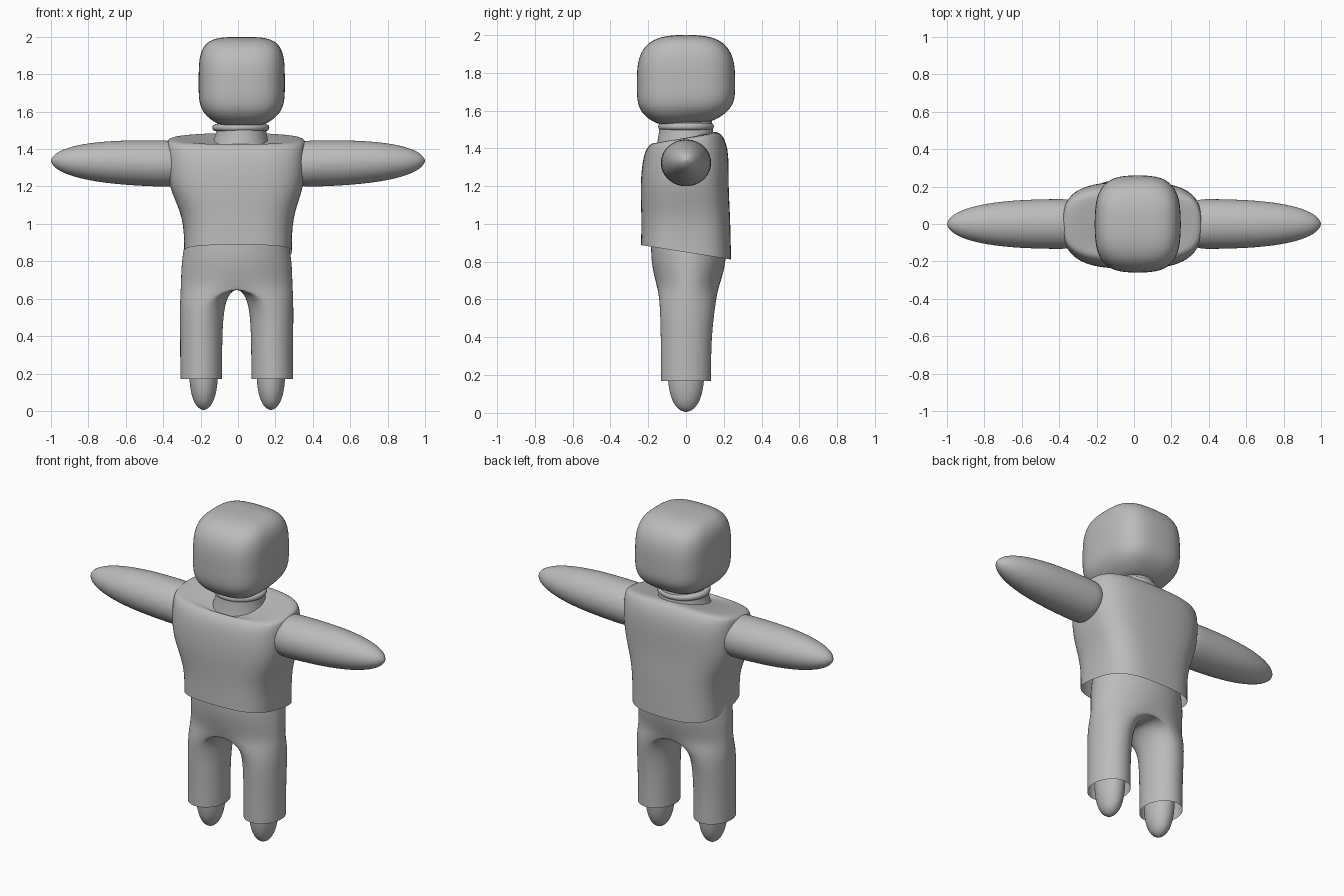
import bpy, bmesh, math
from mathutils import Vector

cube = bpy.data.objects.get("Cube")
if cube:
    bpy.data.objects.remove(cube)

GREY = (0.5, 0.5, 0.5, 1)
SEGMENTS = 24
STEPS = 10

material = bpy.data.materials.new("plain grey")
material.use_nodes = True
material.diffuse_color = GREY
material.node_tree.nodes["Principled BSDF"].inputs["Base Color"].default_value = GREY


def ring(z, width, depth, x=0, y=0, tilt=0, power=2, half=False):
    """Rounded-square outline; half flattens it against the centre plane."""
    points = []
    for i in range(SEGMENTS):
        angle = math.tau * i / SEGMENTS
        c, s = math.cos(angle), math.sin(angle)
        across = math.copysign(abs(c) ** (2 / power), c) * width
        along = math.copysign(abs(s) ** (2 / power), s) * depth
        if half:
            across = max(across, 0)
        points.append(Vector((x + across, y + along, z + tilt * along)))
    return points


def loft(name, rings, capped=True, mirrored=False, offset=0):
    """Skin a stack of outlines, then smooth it."""
    bm = bmesh.new()
    loops = [[bm.verts.new(p) for p in points] for points in rings]
    for low, high in zip(loops, loops[1:]):
        for i in range(SEGMENTS):
            j = (i + 1) % SEGMENTS
            quad = (low[i], low[j], high[j], high[i])
            on_seam = all(abs(v.co.x) < 0.001 for v in quad)
            if not (mirrored and on_seam):
                bm.faces.new(quad)
    if capped:
        for loop in (loops[0], loops[-1]):
            middle = bm.verts.new(sum((v.co for v in loop), Vector()) / SEGMENTS)
            for i in range(SEGMENTS):
                bm.faces.new((loop[i], loop[(i + 1) % SEGMENTS], middle))
    bmesh.ops.recalc_face_normals(bm, faces=bm.faces)
    for face in bm.faces:
        face.smooth = True
    mesh = bpy.data.meshes.new(name)
    bm.to_mesh(mesh)
    bm.free()
    mesh.materials.append(material)
    part = bpy.data.objects.new(name, mesh)
    part.location.x = offset
    bpy.context.collection.objects.link(part)
    if mirrored:
        part.modifiers.new("mirror", "MIRROR").use_clip = True
    smooth = part.modifiers.new("smooth", "SUBSURF")
    smooth.levels = smooth.render_levels = 2


def limb(length, width, depth, bluntness):
    """Outlines of a limb along z that narrows to a rounded tip."""
    rings = []
    for i in range(STEPS):
        u = math.sin(math.pi / 2 * i / (STEPS - 0.8))
        size = math.sqrt(1 - u ** bluntness)
        rings.append(ring(z=length * u, width=width * size, depth=depth * size))
    return rings


def head_outlines(middle, height, chin_drop, width, depth):
    """A narrowing chin below the middle and a domed crown above it."""
    rings = []
    for i in range(STEPS, 0, -1):
        v = i / STEPS
        size = 1 - v ** 4 / 2
        rings.append(ring(z=middle - chin_drop * v, width=width * size,
                          depth=depth * size, x=0.02, tilt=v / 15, power=3))
    for i in range(STEPS):
        v = math.sin(math.pi / 2 * i / (STEPS - 0.5))
        rings.append(ring(z=middle + height * v, x=0.02, power=3,
                          width=width * (1 - v ** 4) ** (1 / 4),
                          depth=depth * (1 - v ** 3) ** (1 / 3)))
    return rings


# Head
loft("head", head_outlines(middle=1.75, height=0.25, chin_drop=0.22,
                           width=0.232, depth=0.262))

# Neck, flaring out under the shirt, and the thin band around it
loft("neck", [
    ring(z=1.3, width=0.2, depth=0.18, x=0.01),
    ring(z=1.4, width=0.16, depth=0.16, x=0.01),
    ring(z=1.5, width=0.13, depth=0.14, x=0.02),
    ring(z=1.6, width=0.13, depth=0.14, x=0.02)])
loft("neck_band", [
    ring(z=z, width=0.13 + bulge, depth=0.125 + bulge, x=0.015)
    for z, bulge in ((1.495, 0), (1.5, 0.025), (1.53, 0.025), (1.535, 0))],
    capped=False)

# Shirt, open at the hem and neckline
loft("shirt", [
    ring(z=0.85, width=0.29, depth=0.24, tilt=-0.16, power=3),
    ring(z=1.04, width=0.29, depth=0.236, power=3),
    ring(z=1.2, width=0.37, depth=0.235, x=-0.01, y=-0.01, power=3),
    ring(z=1.37, width=0.375, depth=0.23, x=-0.01, tilt=0.05, power=3),
    ring(z=1.44, width=0.375, depth=0.2, x=-0.01, tilt=0.12, power=3),
    ring(z=1.46, width=0.36, depth=0.17, x=-0.01, tilt=0.16, power=3),
    ring(z=1.45, width=0.14, depth=0.15, x=0.01, y=-0.01, tilt=0.25)],
    capped=False)

# Arms, reaching straight out from the shoulders
arm = [[Vector((0.3 + p.z, p.y, 1.32 + p.x + p.z / 40)) for p in points]
       for points in limb(length=0.7, width=0.125, depth=0.135, bluntness=3)]
loft("arms", arm, mirrored=True)

# Trousers, with open cuffs and legs joining into the hips
loft("trousers", [
    ring(z=0.17, width=0.113, depth=0.134, x=0.19),
    ring(z=0.4, width=0.113, depth=0.134, x=0.19),
    ring(z=0.6, width=0.12, depth=0.15, x=0.185, y=0.01),
    ring(z=0.67, width=0.3, depth=0.165, y=0.01, half=True),
    ring(z=0.8, width=0.3, depth=0.205, y=0.015, half=True),
    ring(z=0.95, width=0.27, depth=0.195, y=0.01, half=True)],
    capped=False, mirrored=True, offset=-0.007)

# Feet, blunt points emerging from the cuffs
foot = [[Vector((0.18 + p.x, p.y, 0.35 - p.z)) for p in points]
        for points in limb(length=0.345, width=0.08, depth=0.1, bluntness=4)]
loft("feet", foot, mirrored=True, offset=-0.004)
